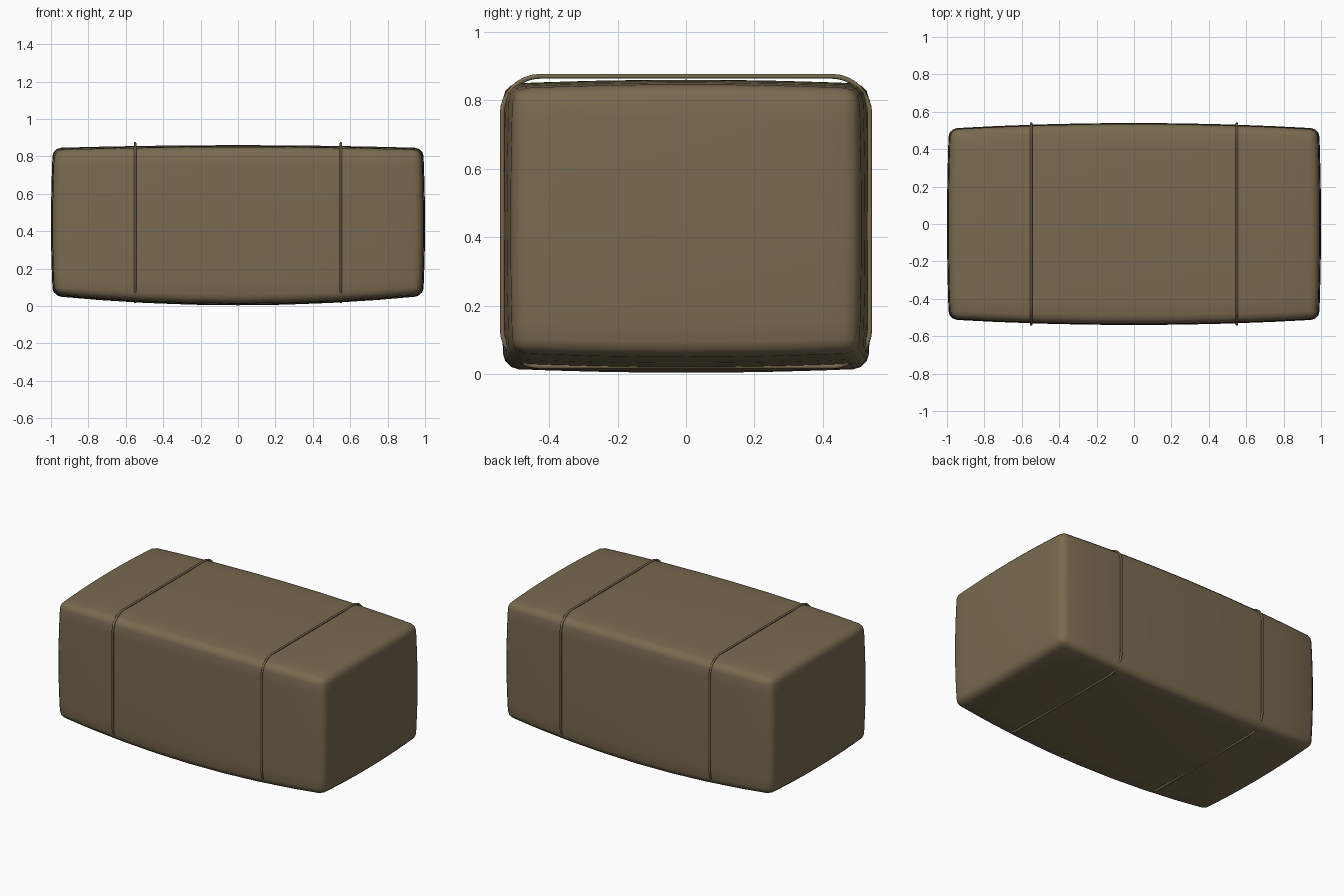
import bpy, bmesh, math
from mathutils import Vector

cube = bpy.data.objects.get("Cube")
if cube:
    bpy.data.objects.remove(cube, do_unlink=True)


def material(name, color):
    m = bpy.data.materials.new(name)
    m.use_nodes = True
    m.diffuse_color = color
    m.node_tree.nodes["Principled BSDF"].inputs["Base Color"].default_value = color
    return m


canvas = material("khaki canvas", (0.19, 0.145, 0.08, 1))
HALF = Vector((1.0, 0.54, 0.428))
MID_Z = 0.432


def bulge(co):
    """Swell the box so that every side is fullest at its middle."""
    u, v, w = (co[i] / HALF[i] for i in range(3))
    x = co.x * (1 - 0.01 * v * v - 0.01 * w * w)
    y = co.y * (1 - 0.055 * u * u - 0.012 * w * w)
    sag = 0.015 if w > 0 else 0.05
    z = co.z - w * (sag * u * u + 0.012 * v * v)
    return Vector((x, y, z + MID_Z))


# Packed bundle: gridded box, rounded edges, then swollen
bm = bmesh.new()
bmesh.ops.create_cube(bm, size=2)
bmesh.ops.subdivide_edges(bm, edges=bm.edges[:], cuts=7, use_grid_fill=True)
for v in bm.verts:
    v.co = Vector(a * b for a, b in zip(v.co, HALF))
sharp = [e for e in bm.edges if e.calc_face_angle(0) > 1]
bmesh.ops.bevel(bm, geom=sharp, offset=0.045, segments=3, profile=0.5,
                affect='EDGES', clamp_overlap=True)
for v in bm.verts:
    v.co = bulge(v.co)
bmesh.ops.recalc_face_normals(bm, faces=bm.faces[:])
mesh = bpy.data.meshes.new("bundle")
bm.to_mesh(mesh)
bm.free()
mesh.materials.append(canvas)
mesh.shade_smooth()
bundle = bpy.data.objects.new("bundle", mesh)
bpy.context.collection.objects.link(bundle)


# Straps: thin cords around the bundle in rounded rectangles
def strap(name, x):
    half_y, low, high, r = 0.537, 0.022, 0.87, 0.11
    corners = [(half_y - r, high - r), (r - half_y, high - r),
               (r - half_y, low + r), (half_y - r, low + r)]
    path = []
    for i, (cy, cz) in enumerate(corners):
        for k in range(9):
            a = math.pi / 2 * (i + k / 8)
            path.append((x, cy + r * math.cos(a), cz + r * math.sin(a), 1))
    curve = bpy.data.curves.new(name, 'CURVE')
    curve.dimensions = '3D'
    curve.bevel_depth = 0.007
    curve.bevel_resolution = 2
    spline = curve.splines.new('POLY')
    spline.points.add(len(path) - 1)
    for p, co in zip(spline.points, path):
        p.co = co
    spline.use_cyclic_u = True
    spline.use_smooth = True
    curve.materials.append(canvas)
    bpy.context.collection.objects.link(bpy.data.objects.new(name, curve))


strap("left_strap", 0.55)
strap("right_strap", -0.55)
